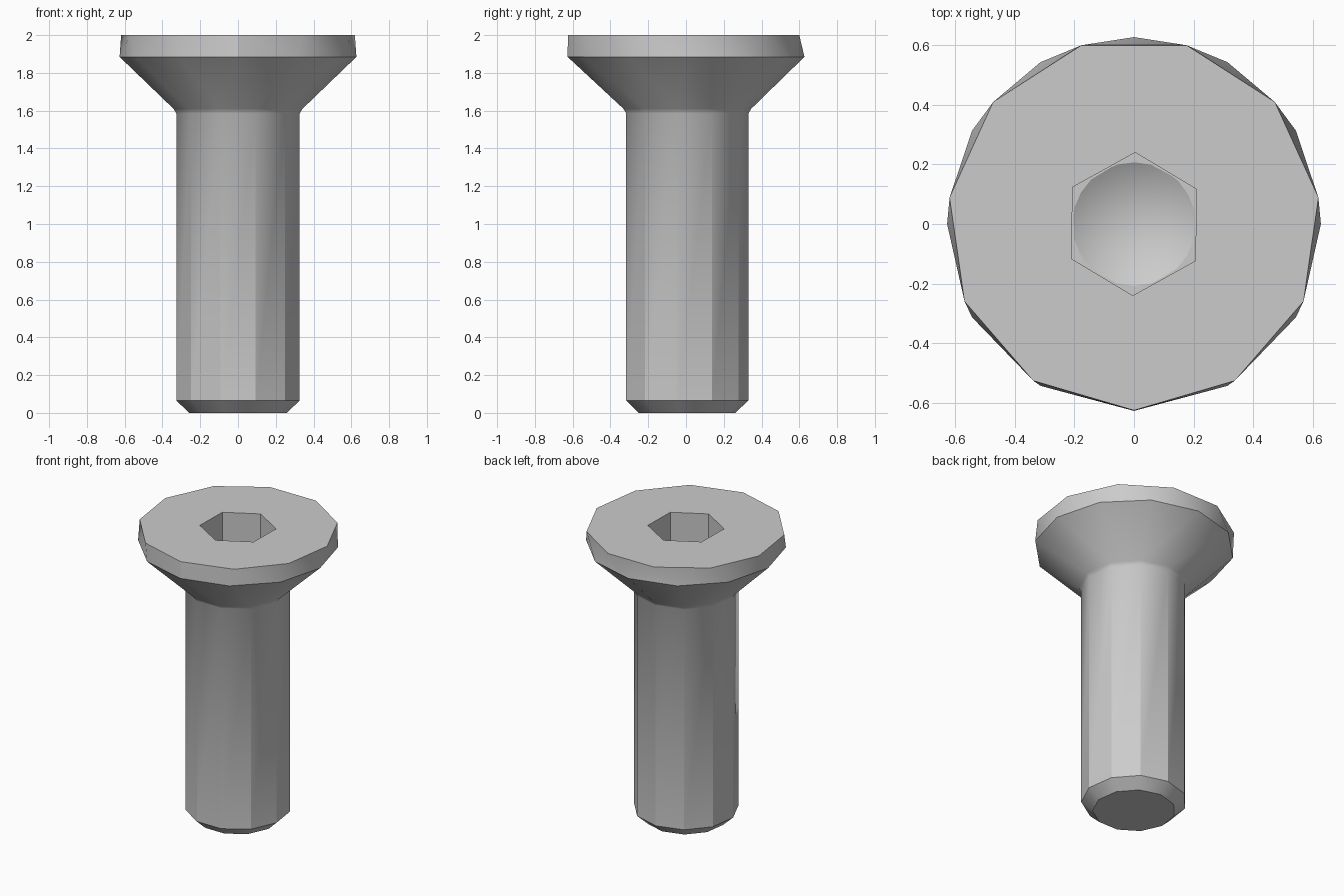
import bpy
import bmesh
from math import cos, sin, pi, radians, hypot, atan2

default = bpy.data.objects.get("Cube")
if default:
    bpy.data.objects.remove(default, do_unlink=True)

steel = bpy.data.materials.new("grey steel")
steel.use_nodes = True
GREY = (0.6, 0.6, 0.6, 1.0)
steel.diffuse_color = GREY
steel.node_tree.nodes["Principled BSDF"].inputs["Base Color"].default_value = GREY

bm = bmesh.new()


def ring(sides, radius, z, start):
    """Regular polygon of vertices, first one at the start angle in degrees."""
    angles = [radians(start) + 2 * pi * k / sides for k in range(sides)]
    return [bm.verts.new((radius * cos(a), radius * sin(a), z)) for a in angles]


def bridge(a, b):
    """Join two rings that may have different side counts."""
    def angle(v):
        return atan2(v.co.y, v.co.x)

    def offset(v):
        return (angle(v) - angle(a[0]) + pi) % (2 * pi) - pi

    na, nb = len(a), len(b)
    first = min(range(nb), key=lambda k: abs(offset(b[k])))
    shift = offset(b[first])
    i = j = 0
    while i < na or j < nb:
        next_a = (i + 1) / na * 2 * pi
        next_b = (j + 1) / nb * 2 * pi + shift
        va, vb = a[i % na], b[(first + j) % nb]
        wa, wb = a[(i + 1) % na], b[(first + j + 1) % nb]
        if i < na and j < nb and abs(next_a - next_b) < 0.001:
            bm.faces.new((va, wa, wb, vb))
            i, j = i + 1, j + 1
        elif j == nb or (i < na and next_a < next_b):
            bm.faces.new((va, wa, vb))
            i += 1
        else:
            bm.faces.new((va, wb, vb))
            j += 1


# Sections from the tip up the shank, over the head and down into the hex socket
sections = [
    (11, 0.26, 0.0, 90),       # tip
    (11, 0.33, 0.065, 90),     # tip chamfer
    (11, 0.33, 1.585, 90),     # shank top
    (11, 0.345, 1.61, 90),     # neck
    (12, 0.627, 1.885, -90),   # countersunk cone
    (11, 0.625, 2.0, -90),     # head rim
    (6, 0.24, 2.0, 89),        # socket mouth
    (6, 0.24, 1.75, 89),       # socket floor
    (24, 0.207, 1.75, 89),     # drill point
]
rings = [ring(*s) for s in sections]
for lower, upper in zip(rings, rings[1:]):
    bridge(lower, upper)

# Flat tip and conical socket bottom
bm.faces.new(list(reversed(rings[0])))
apex = bm.verts.new((0, 0, 1.63))
last = rings[-1]
for k, v in enumerate(last):
    bm.faces.new((v, last[(k + 1) % len(last)], apex))

bmesh.ops.recalc_face_normals(bm, faces=bm.faces)
mesh = bpy.data.meshes.new("countersunk_screw")
bm.to_mesh(mesh)
bm.free()
mesh.materials.append(steel)

screw = bpy.data.objects.new("countersunk_screw", mesh)
bpy.context.collection.objects.link(screw)
bpy.ops.object.select_all(action="DESELECT")
screw.select_set(True)
bpy.context.view_layer.objects.active = screw
bpy.ops.object.shade_smooth_by_angle(angle=radians(30))
